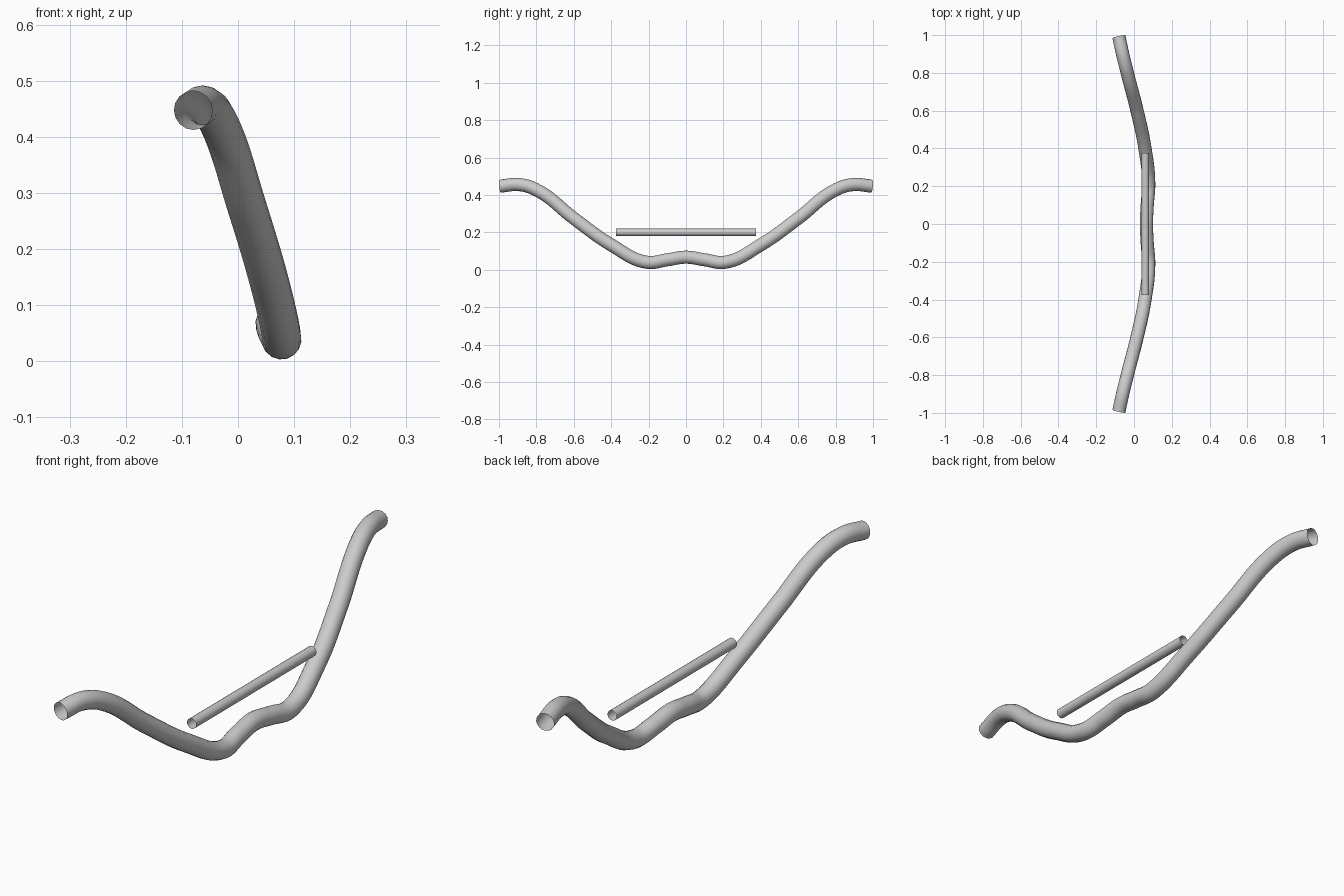
import bpy
import math
from mathutils import Vector

cube = bpy.data.objects.get("Cube")
if cube:
    bpy.data.objects.remove(cube, do_unlink=True)

# Single light grey finish
grey = bpy.data.materials.new("light_grey_metal")
grey.use_nodes = True
grey.diffuse_color = (0.6, 0.6, 0.6, 1)
grey.node_tree.nodes["Principled BSDF"].inputs["Base Color"].default_value = (0.6, 0.6, 0.6, 1)


def tube(name, points, radius, smooth_path):
    """Sweep an open round tube along a path and turn it into a mesh."""
    curve = bpy.data.curves.new(name, "CURVE")
    curve.dimensions = "3D"
    curve.bevel_depth = radius
    curve.bevel_resolution = 6
    curve.resolution_u = 10
    curve.use_fill_caps = False
    spline = curve.splines.new("BEZIER")
    spline.bezier_points.add(len(points) - 1)
    for bp, co in zip(spline.bezier_points, points):
        bp.co = co
        bp.handle_left_type = bp.handle_right_type = "AUTO" if smooth_path else "VECTOR"
    obj = bpy.data.objects.new(name, curve)
    bpy.context.collection.objects.link(obj)
    bpy.ops.object.select_all(action="DESELECT")
    obj.select_set(True)
    bpy.context.view_layer.objects.active = obj
    bpy.ops.object.convert(target="MESH")
    obj = bpy.context.object
    obj.name = name
    obj.data.materials.clear()
    obj.data.materials.append(grey)
    bpy.ops.object.shade_smooth_by_angle(angle=math.radians(40))
    return obj


# Bent main bar: half path from the centre to the grip end, then mirrored
half = [Vector(p) for p in (
    (0.07, 0.1, 0.053),
    (0.078, 0.21, 0.04),
    (0.058, 0.4, 0.133),
    (0.016, 0.6, 0.275),
    (-0.033, 0.79, 0.422),
    (-0.058, 0.89, 0.455),
    (-0.08, 0.992, 0.447),
)]
mirrored = [Vector((p.x, -p.y, p.z)) for p in reversed(half)]
tube("main_bar", mirrored + [Vector((0.066, 0, 0.067))] + half, 0.035, True)

# Straight brace across the bends
tube("cross_brace", [(0.06, -0.375, 0.2), (0.06, 0.375, 0.2)], 0.02, False)
